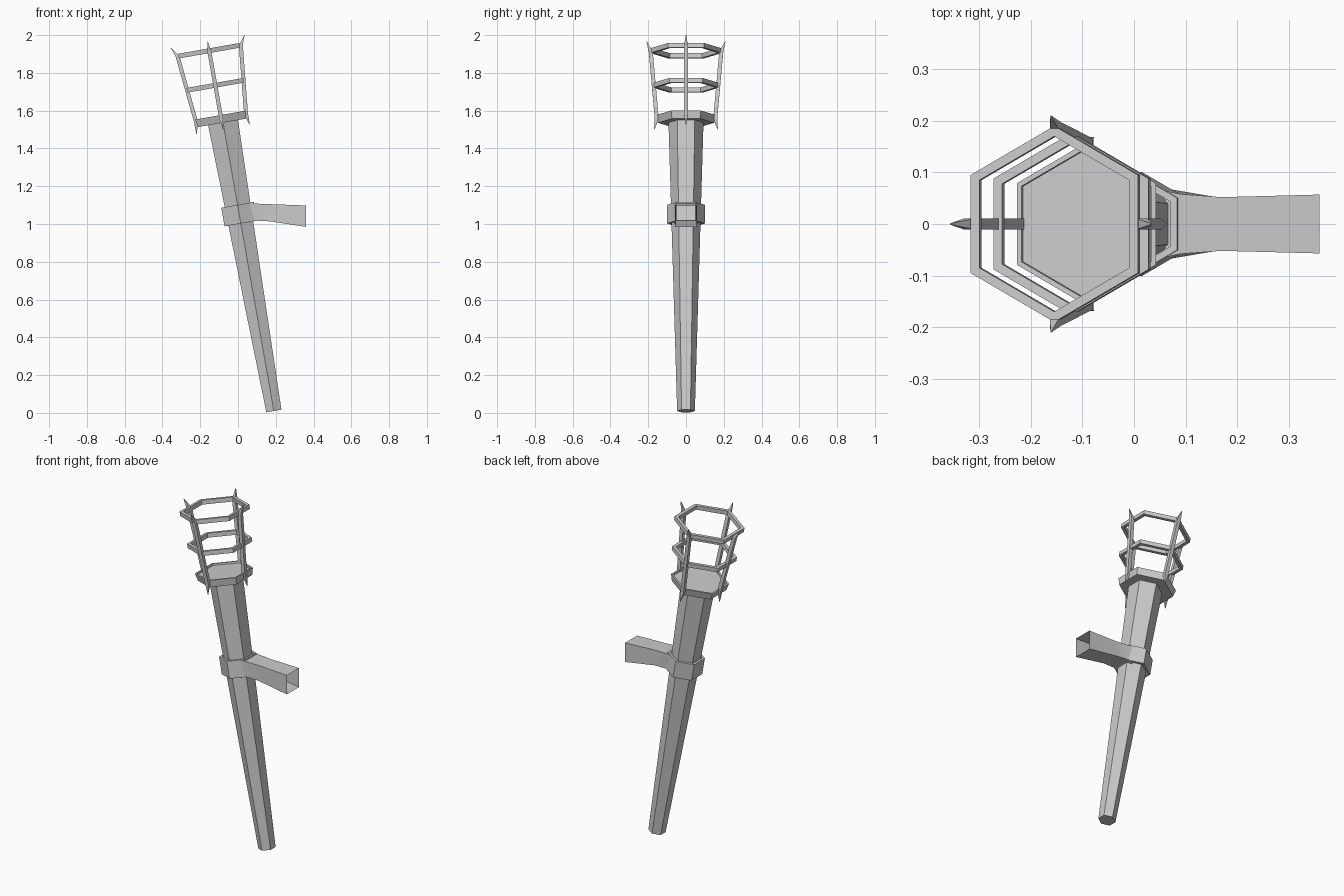
import bpy, bmesh, math
from mathutils import Matrix, Vector

if "Cube" in bpy.data.objects:
    bpy.data.objects.remove(bpy.data.objects["Cube"])

# Tilted frame of the torch: local z runs along the handle
TILT = Matrix.Translation((0.19, 0, 0.01)) @ Matrix.Rotation(math.radians(-10), 4, 'Y')
CUP = TILT @ Matrix.Translation((-0.006, 0, 0))


def finish(name, bm, matrix=None):
    bmesh.ops.recalc_face_normals(bm, faces=bm.faces[:])
    me = bpy.data.meshes.new(name)
    bm.to_mesh(me)
    bm.free()
    if matrix:
        me.transform(matrix)
    ob = bpy.data.objects.new(name, me)
    bpy.context.collection.objects.link(ob)
    return ob


def loft(bm, loops, closed=False, caps=True):
    rows = [[bm.verts.new(p) for p in loop] for loop in loops]
    n = len(rows[0])
    pairs = list(zip(rows, rows[1:])) + ([(rows[-1], rows[0])] if closed else [])
    for a, b in pairs:
        for i in range(n):
            j = (i + 1) % n
            bm.faces.new((a[i], a[j], b[j], b[i]))
    if caps and not closed:
        bm.faces.new(rows[0])
        bm.faces.new(rows[-1])


def hexagon(r, z):
    return [(r * math.cos(math.radians(30 + 60 * i)),
             r * math.sin(math.radians(30 + 60 * i)), z) for i in range(6)]


def hex_solid(name, profile, matrix, closed=False):
    bm = bmesh.new()
    loft(bm, [hexagon(r, z) for r, z in profile], closed)
    return finish(name, bm, matrix)


def hex_ring(name, r, width, z, h, matrix):
    return hex_solid(name, [(r, z - h / 2), (r, z + h / 2),
                            (r - width, z + h / 2), (r - width, z - h / 2)], matrix, True)


# Handle
hex_solid("handle", [(0.047, 0), (0.093, 1.56)], TILT)

# Basket: floor with shallow rim, and two hoops
hex_solid("basket_floor", [(0.148, 1.55), (0.158, 1.592), (0.147, 1.592), (0.146, 1.582)], CUP)
hex_ring("middle_hoop", 0.176, 0.02, 1.752, 0.025, CUP)
hex_ring("top_hoop", 0.19, 0.02, 1.938, 0.025, CUP)

# Spiked basket bars: two on the hoop flats, two on the hoop corners
for i in range(4):
    if i % 2 == 0:
        path = [(0.143, 1.515), (0.134, 1.575), (0.17, 1.937), (0.198, 1.988)]
    else:
        path = [(0.168, 1.515), (0.155, 1.575), (0.187, 1.937), (0.209, 1.988)]
    bm = bmesh.new()
    loops = []
    for (r, z), w in zip(path, (0.001, 0.0105, 0.0105, 0.001)):
        loops.append([(r - w, -w, z), (r + w, -w, z), (r + w, w, z), (r - w, w, z)])
    loft(bm, loops)
    finish("basket_bar", bm, CUP @ Matrix.Rotation(math.pi / 2 * i, 4, 'Z'))

# Collar around the handle
hex_ring("collar", 0.101, 0.015, 1.058, 0.1, TILT)

# Wall arm: flared tube, open at the wall end
bm = bmesh.new()
sections = [(0.06, 0.064, 1.005, 1.11), (0.09, 0.058, 1.018, 1.108),
            (0.17, 0.052, 1.014, 1.105), (0.36, 0.057, 0.985, 1.098)]
loft(bm, [[(x, -w, lo), (x, w, lo), (x, w, hi), (x, -w, hi)]
          for x, w, lo, hi in sections], caps=False)
arm = finish("wall_arm", bm)
bpy.context.view_layer.objects.active = arm
arm.select_set(True)
bpy.ops.object.shade_smooth_by_angle(angle=math.radians(30))
